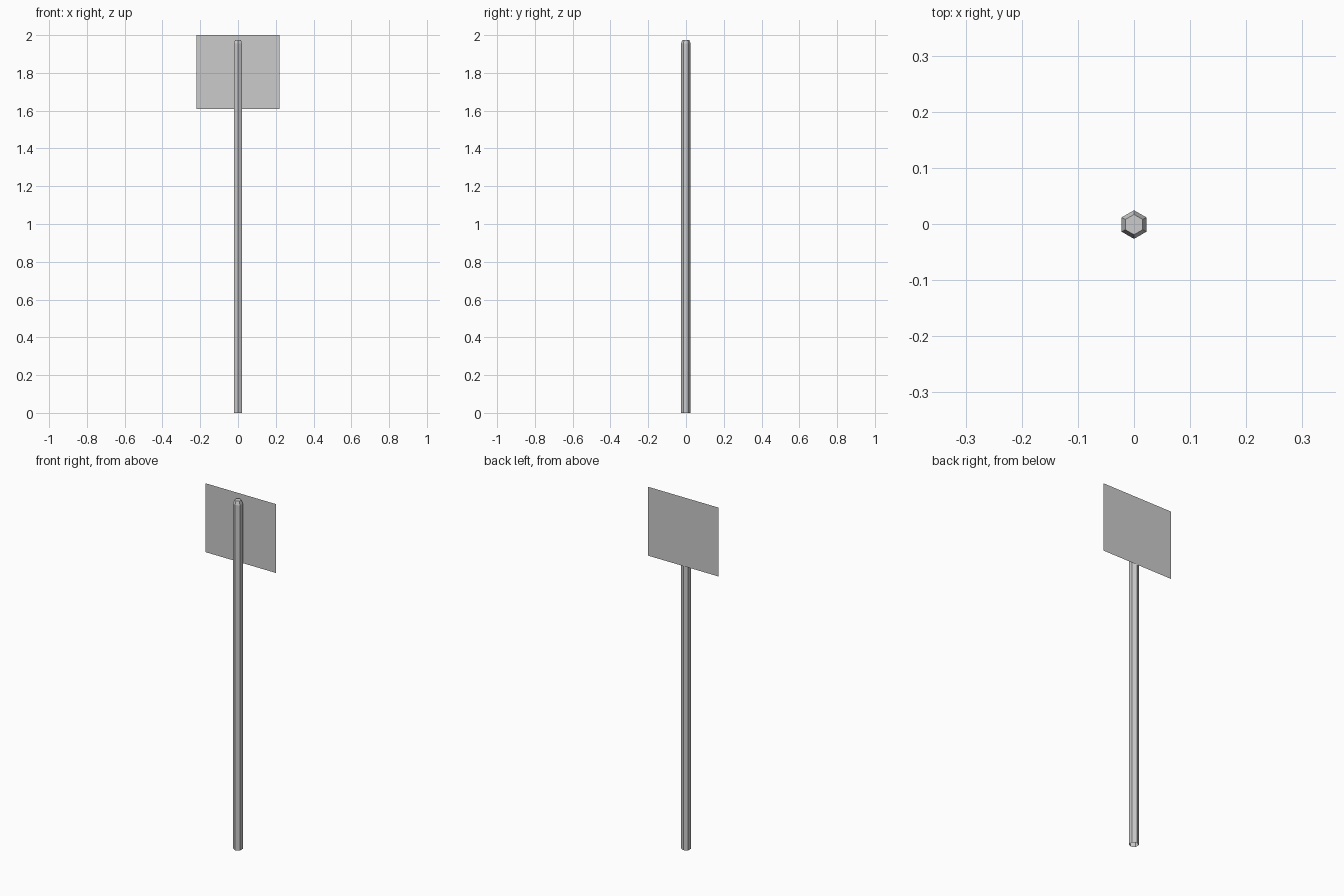
import bpy, bmesh
from math import sin, cos, pi

if "Cube" in bpy.data.objects:
    bpy.data.objects.remove(bpy.data.objects["Cube"])


def make_object(name, bm):
    mesh = bpy.data.meshes.new(name)
    bm.to_mesh(mesh)
    bm.free()
    obj = bpy.data.objects.new(name, mesh)
    bpy.context.collection.objects.link(obj)
    return obj


# Post: six-sided tube, open at the foot, with a chamfered flat cap
SIDES = 6
POST_Y = -0.001
bm = bmesh.new()
rings = []
for radius, z in [(0.0255, 0.0), (0.0255, 1.955), (0.018, 1.975)]:
    rings.append([bm.verts.new((radius * sin(2 * pi * i / SIDES),
                                POST_Y - radius * cos(2 * pi * i / SIDES), z))
                  for i in range(SIDES)])
for low, high in zip(rings, rings[1:]):
    for i in range(SIDES):
        j = (i + 1) % SIDES
        bm.faces.new((low[i], low[j], high[j], high[i]))
bm.faces.new(rings[-1])
make_object("post", bm)

# Sign panel: single thin sheet fixed behind the post
bm = bmesh.new()
corners = [(0.22, 1.61), (-0.22, 1.61), (-0.22, 2.0), (0.22, 2.0)]
bm.faces.new([bm.verts.new((x, 0.0255, z)) for x, z in corners])
make_object("sign_panel", bm)
